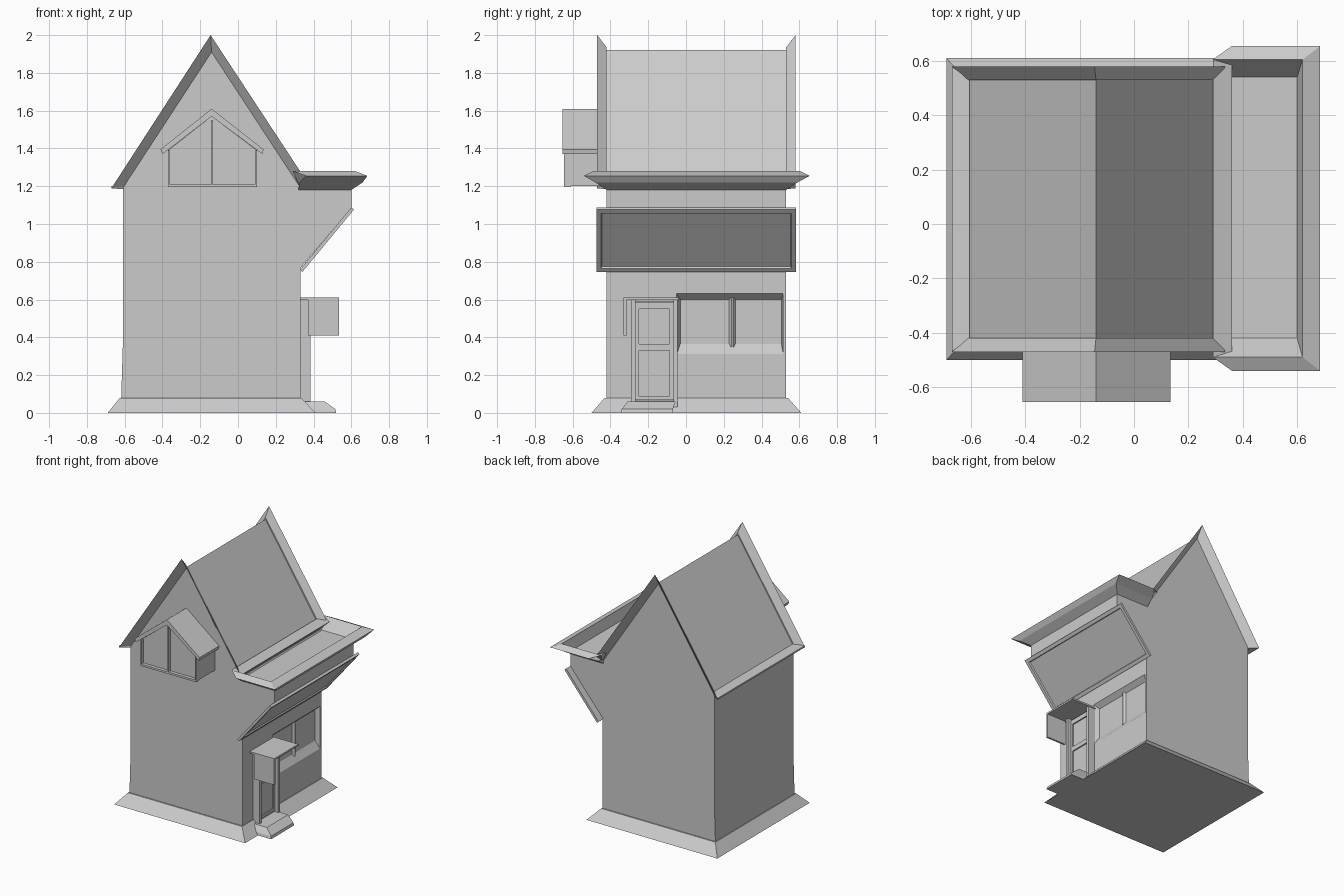
import bpy, bmesh

if "Cube" in bpy.data.objects:
    bpy.data.objects.remove(bpy.data.objects["Cube"])

grey = bpy.data.materials.new("plain grey")
grey.diffuse_color = (0.6, 0.6, 0.6, 1)
grey.use_nodes = True
grey.node_tree.nodes["Principled BSDF"].inputs["Base Color"].default_value = grey.diffuse_color


def loft(name, rings):
    """Skin a row of equal-length rings and cap both ends."""
    bm = bmesh.new()
    vs = [[bm.verts.new(p) for p in r] for r in rings]
    n = len(rings[0])
    for a, b in zip(vs, vs[1:]):
        for i in range(n):
            j = (i + 1) % n
            bm.faces.new((a[i], a[j], b[j], b[i]))
    bm.faces.new(vs[0][::-1])
    bm.faces.new(vs[-1])
    bmesh.ops.recalc_face_normals(bm, faces=bm.faces)
    me = bpy.data.meshes.new(name)
    bm.to_mesh(me)
    bm.free()
    me.materials.append(grey)
    ob = bpy.data.objects.new(name, me)
    bpy.context.collection.objects.link(ob)
    return ob


def rect(x0, x1, y0, y1, z):
    return [(x0, y0, z), (x1, y0, z), (x1, y1, z), (x0, y1, z)]


def rect_x(x, y0, y1, z0, z1):
    return [(x, y0, z0), (x, y1, z0), (x, y1, z1), (x, y0, z1)]


def box(name, x0, x1, y0, y1, z0, z1):
    return loft(name, [rect(x0, x1, y0, y1, z) for z in (z0, z1)])


def prism(name, profile, y0, y1):
    """Extrude an x-z profile along y."""
    return loft(name, [[(x, y, z) for x, z in profile] for y in (y0, y1)])


# House body with gabled roof
house = prism("house_body", [(-0.62, 0.02), (-0.61, 0.35), (-0.61, 1.2), (-0.14, 1.92),
                             (0.33, 1.2), (0.33, 0.02)], -0.42, 0.53)

# Shop window recess cut into the right wall
cutter = loft("shop_window_cutter", [rect_x(0.35, -0.06, 0.53 - 0.01, 0.28, 0.65),
                                     rect_x(0.295, -0.03, 0.505, 0.365, 0.6)])
cutter.hide_render = True
mod = house.modifiers.new("recess", "BOOLEAN")
mod.object = cutter
mod.solver = "EXACT"
bpy.context.view_layer.objects.active = house
bpy.ops.object.modifier_apply(modifier=mod.name)
bpy.data.objects.remove(cutter)
loft("shop_window_mullion", [rect_x(0.29, 0.225, 0.265, 0.34, 0.62),
                             rect_x(0.31, 0.24, 0.25, 0.35, 0.61)])

# Flared plinth
loft("plinth", [rect(-0.69, 0.41, -0.5, 0.61, 0),
                rect(-0.625, 0.335, -0.43, 0.54, 0.08)])

# Flared gable rims, front and back
outer = [(-0.67, 1.19), (-0.145, 2.0), (0.335, 1.27)]
inner = [(-0.61, 1.215), (-0.14, 1.935), (0.32, 1.235)]
under = [(-0.61, 1.19), (-0.14, 1.91), (0.325, 1.2)]
for name, wall, tip in (("front_gable_rim", -0.42, -0.47), ("back_gable_rim", 0.53, 0.58)):
    loft(name, [[(i[0], wall, i[1]), (o[0], tip, o[1]), (u[0], wall, u[1])]
                for i, o, u in zip(inner, outer, under)])

# Left eave strip, mitred into the gable rims
loft("left_eave", [[(-0.605, y0, 1.215), (-0.67, y1, 1.2), (-0.67, y1, 1.188), (-0.605, y0, 1.185)]
                   for y0, y1 in ((-0.42, -0.47), (0.53, 0.58))])

# Jettied upper wall above the shop
prism("shop_overhang", [(0.32, 0.755), (0.6, 1.085), (0.6, 1.19), (0.32, 1.19)], -0.42, 0.53)

# Cornice tray on top of the overhang
loft("cornice_tray", [rect(0.32, 0.6, -0.42, 0.53, 1.18),
                      rect(0.325, 0.66, -0.48, 0.59, 1.22),
                      rect(0.36, 0.685, -0.54, 0.655, 1.255),
                      rect(0.29, 0.62, -0.49, 0.605, 1.28),
                      rect(0.325, 0.6, -0.42, 0.54, 1.2)])

# Slanted blank sign board with a raised border
def board(t, margin, depth):
    """Ring on the slanted board, pushed out along its normal by depth."""
    lo, hi = (0.33, 0.755), (0.603, 1.085)
    ends = []
    for k in (margin, 1 - margin):
        ends.append((lo[0] + (hi[0] - lo[0]) * k + 0.76 * depth,
                     lo[1] + (hi[1] - lo[1]) * k - 0.65 * depth))
    (a, b), (c, d) = ends
    y0, y1 = -0.475 + t, 0.583 - t
    return [(a, y0, b), (a, y1, b), (c, y1, d), (c, y0, d)]


loft("sign_board", [board(0, 0, -0.004), board(0, 0, 0.014),
                    board(0.025, 0.06, 0.014), board(0.03, 0.07, 0.004)])

# Bay window on the front gable
prism("bay_window", [(-0.37, 1.2), (0.1, 1.2), (0.1, 1.39), (-0.14, 1.57), (-0.37, 1.39)],
      -0.62, -0.4)
prism("bay_roof", [(-0.41, 1.395), (-0.14, 1.61), (0.135, 1.395), (0.13, 1.37),
                   (-0.14, 1.57), (-0.4, 1.37)], -0.655, -0.41)
for name, x in (("bay_left_post", -0.37), ("bay_mullion", -0.144), ("bay_right_post", 0.09)):
    box(name, x, x + 0.01, -0.645, -0.61, 1.2, 1.55 if x == -0.144 else 1.39)
box("bay_sill", -0.37, 0.1, -0.645, -0.61, 1.195, 1.21)

# Door: leaf, sunk pane border, posts and lintel
box("door_leaf", 0.32, 0.35, -0.27, -0.065, 0.06, 0.59)
for name, z0, z1 in (("door_rail_bottom", 0.07, 0.09), ("door_rail_middle", 0.33, 0.365),
                     ("door_rail_top", 0.55, 0.585)):
    box(name, 0.34, 0.36, -0.27, -0.065, z0, z1)
for name, y in (("door_stile_left", -0.27), ("door_stile_right", -0.087)):
    box(name, 0.34, 0.36, y, y + 0.022, 0.07, 0.585)
for name, y in (("door_post_left", -0.29), ("door_post_right", -0.067)):
    box(name, 0.32, 0.385, y, y + 0.022, 0.03, 0.6)

# Porch hood: flat top with one hanging side panel
box("porch_top", 0.32, 0.535, -0.33, -0.04, 0.597, 0.61)
box("porch_side_panel", 0.37, 0.535, -0.33, -0.315, 0.41, 0.6)

# Door step
loft("door_step", [rect(0.3, 0.52, -0.345, -0.07, 0), rect(0.3, 0.515, -0.34, -0.07, 0.02),
                   rect(0.3, 0.46, -0.31, -0.055, 0.06)])
